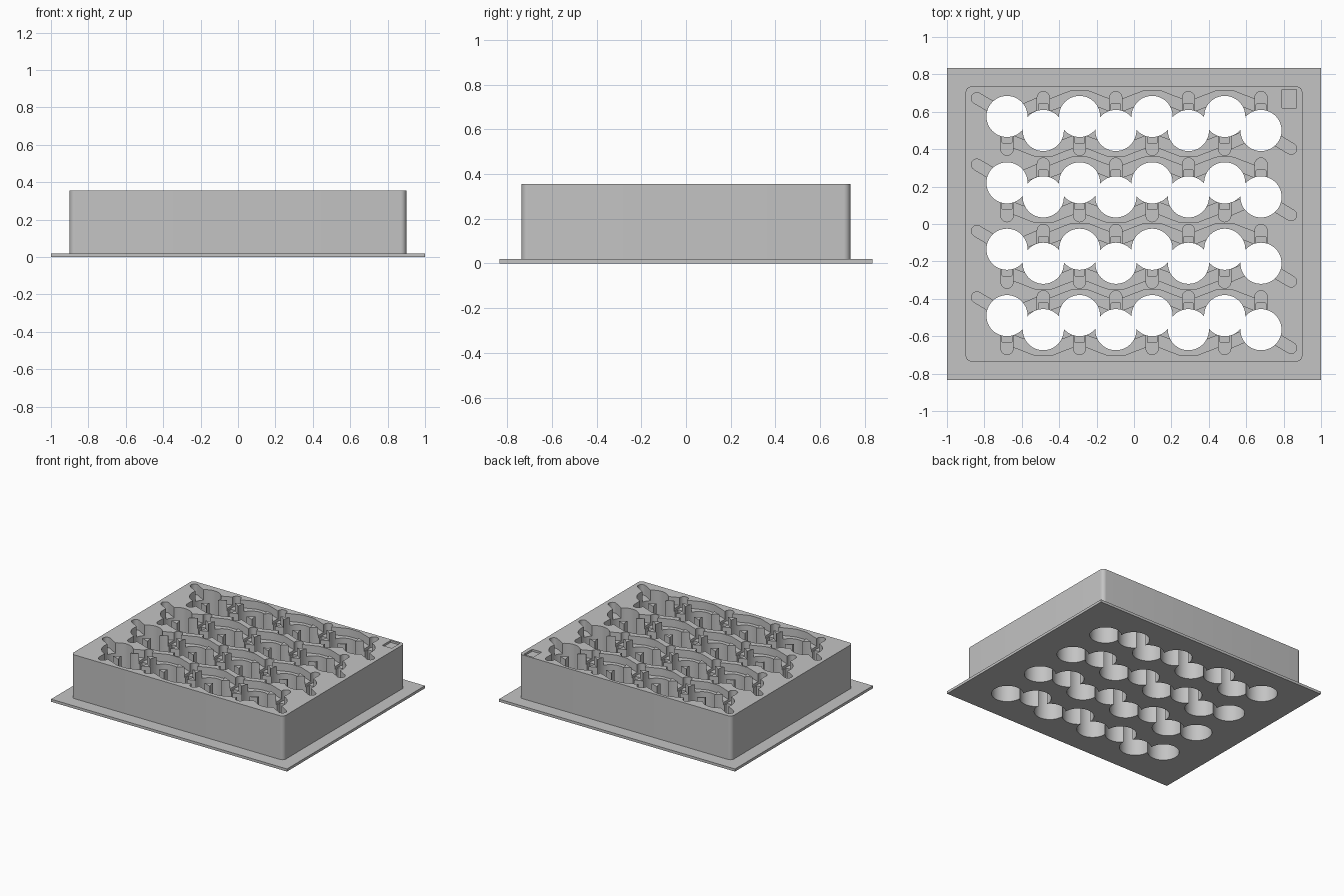
import bpy, bmesh, math
from mathutils import Vector

cube = bpy.data.objects.get("Cube")
if cube:
    bpy.data.objects.remove(cube, do_unlink=True)

grey = bpy.data.materials.new("light grey")
grey.use_nodes = True
colour = (0.55, 0.55, 0.55, 1)
grey.diffuse_color = colour
grey.node_tree.nodes["Principled BSDF"].inputs["Base Color"].default_value = colour

TOP, PLATE = 0.355, 0.02
PITCH, RADIUS = 0.194, 0.11


def prism(bm, outline, z0, z1):
    """Extrude a counter-clockwise outline between two heights."""
    low = [bm.verts.new((x, y, z0)) for x, y in outline]
    high = [bm.verts.new((x, y, z1)) for x, y in outline]
    bm.faces.new(low[::-1])
    bm.faces.new(high)
    n = len(low)
    for i in range(n):
        j = (i + 1) % n
        bm.faces.new((low[i], low[j], high[j], high[i]))


def arc(cx, cy, r, a0, a1, n):
    return [(cx + r * math.cos(a0 + (a1 - a0) * i / n),
             cy + r * math.sin(a0 + (a1 - a0) * i / n)) for i in range(n + 1)]


def rect(w, d, r=0.0, cx=0.0, cy=0.0):
    pts = []
    for k, (sx, sy) in enumerate(((1, 1), (-1, 1), (-1, -1), (1, -1))):
        x, y = cx + sx * (w - r), cy + sy * (d - r)
        pts += arc(x, y, r, k * math.pi / 2, (k + 1) * math.pi / 2, 8) if r else [(x, y)]
    return pts


def capsule(a, b, r):
    t = math.atan2(b[1] - a[1], b[0] - a[0])
    h = math.pi / 2
    return arc(*b, r, t - h, t + h, 8) + arc(*a, r, t + h, t + 3 * h, 8)


def make(name, bm):
    mesh = bpy.data.meshes.new(name)
    bm.to_mesh(mesh)
    bm.free()
    mesh.materials.append(grey)
    ob = bpy.data.objects.new(name, mesh)
    bpy.context.scene.collection.objects.link(ob)
    return ob


def solid(name, outline, z0, z1):
    bm = bmesh.new()
    prism(bm, outline, z0, z1)
    return make(name, bm)


plate = solid("base_plate", rect(1, 0.835), 0, PLATE)
block = solid("holder_block", rect(0.9, 0.735, 0.03), PLATE, TOP)

# Cell bores: staggered in four rows of eight
bores, slots = bmesh.new(), bmesh.new()
UP = TOP + 0.05
for row in range(4):
    mid = 0.5375 - 0.355 * row
    for i in range(8):
        x = (i - 3.5) * PITCH
        y = mid + (0.0375 if i % 2 == 0 else -0.0375)
        prism(bores, arc(x, y, RADIUS, 0, math.tau, 48)[:-1], -0.1, UP)

    # Wire channels: the lower side is the upper side turned half round
    for s in (1, -1):
        def at(x, y):
            return (s * x, mid + s * y)

        prism(slots, capsule(at(-0.84, 0.135), at(-0.68, 0.04), 0.03), TOP - 0.08, UP)
        for k in range(4):
            x = (2 * k - 2.5) * PITCH
            prism(slots, capsule(at(x, 0.04), at(x, 0.138), 0.033), TOP - 0.08, UP)
            cx, cy = at(x, 0.07)
            prism(slots, rect(0.026, 0.036, 0.006, cx, cy), TOP - 0.16, UP)
            # Bent channel passing round the outside of the next cell
            path = [(x, 0.085), (x + 0.155, 0.145), (x + 0.233, 0.145), (x + 2 * PITCH, 0.085)]
            if k == 3:
                path = []
            for a, b in zip(path, path[1:]):
                prism(slots, capsule(at(*a), at(*b), 0.03), TOP - 0.06, UP)
        x = -2.5 * PITCH
        prism(slots, capsule(at(x - 0.1, 0.075), at(x, 0.118), 0.03), TOP - 0.06, UP)

# Shallow square recess in the back left corner
prism(slots, rect(0.04, 0.05, 0, 0.83, 0.67), TOP - 0.015, UP)

bore_cutter = make("bore_cutter", bores)
slot_cutter = make("slot_cutter", slots)


def cut(target, cutter):
    mod = target.modifiers.new("cut", "BOOLEAN")
    mod.operation = "DIFFERENCE"
    mod.solver = "EXACT"
    mod.use_self = True
    mod.object = cutter
    bpy.context.view_layer.objects.active = target
    bpy.ops.object.modifier_apply(modifier=mod.name)


cut(plate, bore_cutter)
cut(block, bore_cutter)
cut(block, slot_cutter)
for c in (bore_cutter, slot_cutter):
    bpy.data.objects.remove(c, do_unlink=True)

# Smooth the round walls, keep the rims sharp
for ob in (plate, block):
    bpy.ops.object.select_all(action="DESELECT")
    ob.select_set(True)
    bpy.context.view_layer.objects.active = ob
    bpy.ops.object.shade_smooth_by_angle(angle=math.radians(30))
